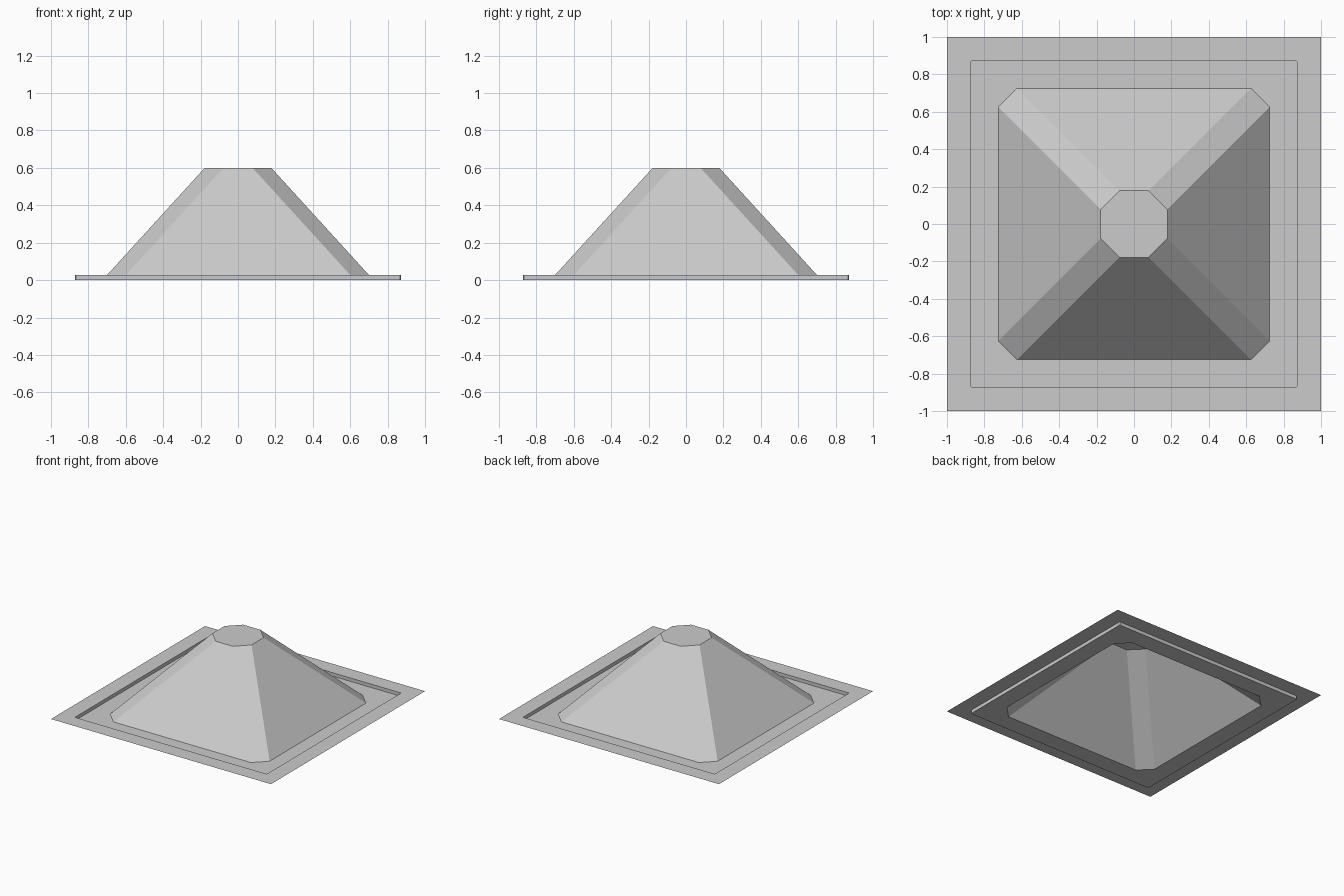
import bpy
import bmesh

if "Cube" in bpy.data.objects:
    bpy.data.objects.remove(bpy.data.objects["Cube"])

# Thin pressed sheet: flat rim, shallow recess, hollow truncated pyramid
RINGS = [  # half width, corner chamfer, height
    (1.0, 0.0, 0.028),      # rim outer edge
    (0.872, 0.006, 0.028),  # rim inner edge
    (0.872, 0.006, 0.0),    # recess floor outer edge
    (0.725, 0.1, 0.0),      # pyramid foot
    (0.178, 0.1, 0.6),      # pyramid top
]


def ring(bm, h, c, z):
    """Chamfered square, counter-clockwise."""
    k = h - c
    pts = [(h, -k), (h, k), (k, h), (-k, h), (-h, k), (-h, -k), (-k, -h), (k, -h)]
    return [bm.verts.new((x, y, z)) for x, y in pts]


bm = bmesh.new()
loops = [ring(bm, *r) for r in RINGS]
for outer, inner in zip(loops, loops[1:]):
    for i in range(8):
        j = (i + 1) % 8
        bm.faces.new((outer[i], outer[j], inner[j], inner[i]))
bm.faces.new(loops[-1])  # flat cap
bmesh.ops.remove_doubles(bm, verts=bm.verts, dist=0.0001)

mesh = bpy.data.meshes.new("pyramid_panel")
bm.to_mesh(mesh)
bm.free()

grey = bpy.data.materials.new("light grey")
grey.diffuse_color = (0.6, 0.6, 0.6, 1)
grey.use_nodes = True
grey.node_tree.nodes["Principled BSDF"].inputs["Base Color"].default_value = grey.diffuse_color
mesh.materials.append(grey)
panel = bpy.data.objects.new("pyramid_panel", mesh)
bpy.context.collection.objects.link(panel)
